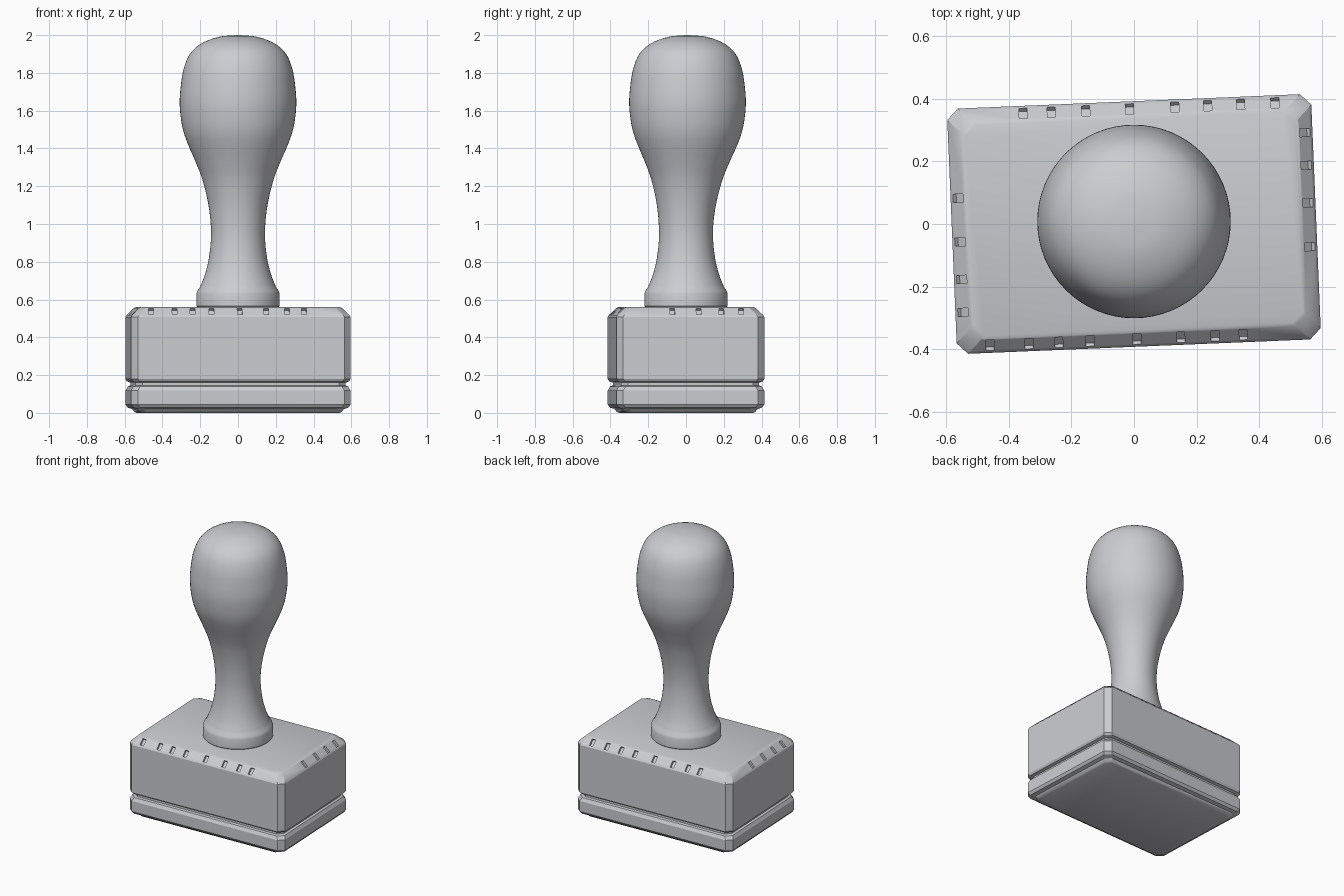
import bpy, bmesh, math
from mathutils import Matrix, Vector

if "Cube" in bpy.data.objects:
    bpy.data.objects.remove(bpy.data.objects["Cube"])

TURN = Matrix.Rotation(math.radians(2.4), 4, 'Z')   # the base sits slightly askew
HX, HY = 0.582, 0.392                               # half size of the base

grey = bpy.data.materials.new("pale_grey")
grey.diffuse_color = (0.6, 0.61, 0.64, 1)
grey.use_nodes = True
grey.node_tree.nodes["Principled BSDF"].inputs["Base Color"].default_value = grey.diffuse_color


def make(name, bm, matrix=Matrix()):
    bmesh.ops.recalc_face_normals(bm, faces=bm.faces[:])
    me = bpy.data.meshes.new(name)
    bm.to_mesh(me)
    bm.free()
    me.transform(matrix)
    me.materials.append(grey)
    ob = bpy.data.objects.new(name, me)
    bpy.context.collection.objects.link(ob)
    return ob


def smooth(ob, angle):
    bpy.ops.object.select_all(action='DESELECT')
    ob.select_set(True)
    bpy.context.view_layer.objects.active = ob
    bpy.ops.object.shade_smooth_by_angle(angle=math.radians(angle))


def loft(rings):
    """Closed skin through equal-length rings of points."""
    bm = bmesh.new()
    loops = [[bm.verts.new(p) for p in r] for r in rings]
    n = len(loops[0])
    for a, b in zip(loops, loops[1:]):
        for i in range(n):
            j = (i + 1) % n
            bm.faces.new((a[i], a[j], b[j], b[i]))
    bm.faces.new(loops[0][::-1])
    bm.faces.new(loops[-1])
    return bm


def slab_ring(inset, z, c=0.035):
    """Rectangle with cut corners."""
    x, y = HX - inset, HY - inset
    return [(x, c - y, z), (x, y - c, z), (x - c, y, z), (c - x, y, z),
            (-x, y - c, z), (-x, c - y, z), (c - x, -y, z), (x - c, -y, z)]


# Main block with a wide top bevel
block = make("block", loft([slab_ring(i, z) for i, z in (
    (0.025, 0.16), (0.008, 0.167), (0.0, 0.18), (0.0, 0.508),
    (0.006, 0.518), (0.045, 0.556), (0.055, 0.56))]), TURN)

# Stamp plate below the groove, with a bevelled underside
plate = make("stamp_plate", loft([slab_ring(i, z) for i, z in (
    (0.055, 0.0), (0.045, 0.006), (0.035, 0.02), (0.012, 0.028), (0.0, 0.045),
    (0.0, 0.118), (0.006, 0.128), (0.012, 0.14), (0.026, 0.145),
    (0.026, 0.161))]), TURN)

# Notches cut into the top bevel, given as positions along each side
notches = {
    0: (-0.46, -0.335, -0.24, -0.14, 0.01, 0.15, 0.26, 0.35),    # front
    90: (-0.12, 0.02, 0.14, 0.245),                              # right
    180: (-0.45, -0.34, -0.235, -0.13, 0.015, 0.155, 0.265, 0.355),  # back
    270: (-0.13, 0.01, 0.13, 0.235),                             # left
}
cut = bmesh.new()
for side, places in notches.items():
    reach = HY if side % 180 == 0 else HX
    skew = -0.016 if side % 180 == 0 else 0.024
    for u in places:
        m = (TURN @ Matrix.Rotation(math.radians(side), 4, 'Z')
             @ Matrix.Translation((u + skew, 0.024 - reach, 0.536))
             @ Matrix.Rotation(math.radians(45), 4, 'X')
             @ Matrix.Diagonal((0.026, 0.046, 0.03, 1)))
        bmesh.ops.create_cube(cut, size=1, matrix=m)
cutter = make("notch_cutter", cut)
cutter.hide_render = True
cutter.hide_set(True)
mod = block.modifiers.new("notches", 'BOOLEAN')
mod.object = cutter
mod.operation = 'DIFFERENCE'
mod.solver = 'EXACT'
smooth(block, 25)
smooth(plate, 25)


def curve_through(pts, steps=4):
    """Catmull-Rom samples through the points."""
    p = [Vector(q) for q in pts]
    p = [2 * p[0] - p[1]] + p + [2 * p[-1] - p[-2]]
    out = []
    for a, b, c, d in zip(p, p[1:], p[2:], p[3:]):
        for k in range(steps):
            t = k / steps
            out.append(0.5 * (2 * b + (c - a) * t + (2 * a - 5 * b + 4 * c - d) * t * t
                              + (3 * b - a - 3 * c + d) * t ** 3))
    return out + [p[-2]]


# Turned handle: collar, narrow neck, rounded knob leaning slightly back
collar = [Vector(p) for p in ((0.212, 0.555), (0.221, 0.565), (0.221, 0.63), (0.216, 0.645))]
stem = curve_through([
    (0.204, 0.66), (0.176, 0.73), (0.154, 0.82), (0.143, 0.93), (0.147, 1.03),
    (0.162, 1.13), (0.19, 1.24), (0.225, 1.33), (0.26, 1.41), (0.286, 1.48),
    (0.301, 1.55), (0.309, 1.64), (0.303, 1.73), (0.288, 1.82), (0.255, 1.9),
    (0.195, 1.955), (0.105, 1.99), (0.012, 2.0)])
SEG = 64
rings = []
for r, z in collar + stem:
    lean = 0.008 * min(max((z - 1.0) / 0.4, 0), 1)
    rings.append([(r * math.cos(2 * math.pi * k / SEG),
                   r * math.sin(2 * math.pi * k / SEG) + lean, z) for k in range(SEG)])
smooth(make("handle", loft(rings)), 40)
